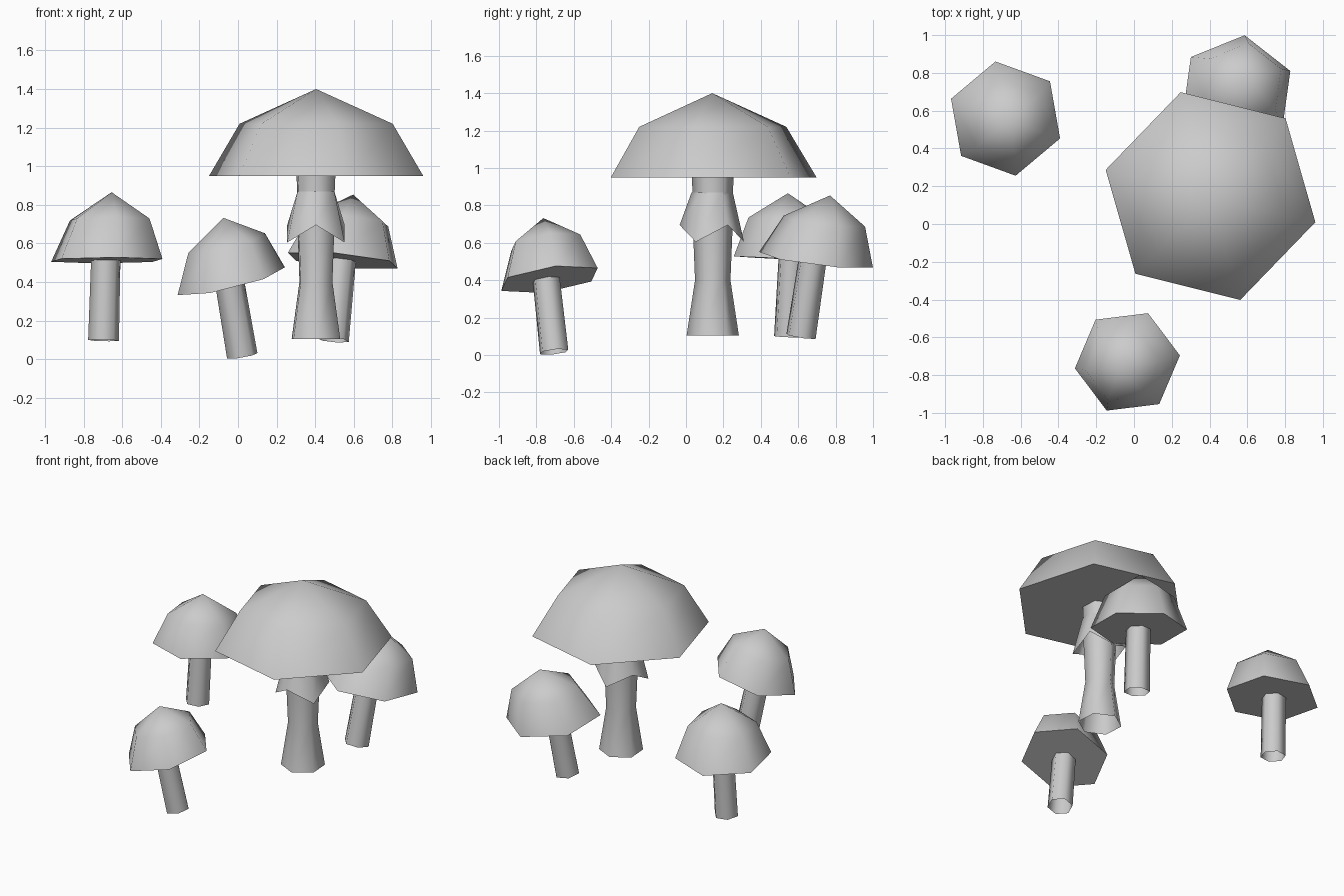
import bpy, bmesh, math
from mathutils import Vector, Matrix

cube = bpy.data.objects.get("Cube")
if cube:
    bpy.data.objects.remove(cube, do_unlink=True)

grey = bpy.data.materials.new("plain_grey")
grey.use_nodes = True
grey.diffuse_color = (0.6, 0.6, 0.6, 1)
grey.node_tree.nodes["Principled BSDF"].inputs["Base Color"].default_value = (0.6, 0.6, 0.6, 1)

SIDES = 6


def hexagon(bm, radius, turn, place):
    """Ring of six corners; place maps a flat corner offset to its position."""
    ring = []
    for i in range(SIDES):
        a = math.radians(turn) + math.tau * i / SIDES
        ring.append(bm.verts.new(place(radius * math.cos(a), radius * math.sin(a), i)))
    return ring


def bridge(bm, low, high):
    for i in range(SIDES):
        j = (i + 1) % SIDES
        bm.faces.new((low[i], low[j], high[j], high[i]))


def finish(bm, name):
    mesh = bpy.data.meshes.new(name)
    bm.to_mesh(mesh)
    bm.free()
    mesh.materials.append(grey)
    obj = bpy.data.objects.new(name, mesh)
    bpy.context.collection.objects.link(obj)
    return obj


def cap(name, centre, apex, radius, turn, slope=(0, 0)):
    """Two-tier domed cap with a flat underside and a crisp rim."""
    bm = bmesh.new()
    centre, apex = Vector(centre), Vector(apex)
    rings = []
    for blend, scale in ((0, 1), (0.6, 0.715)):
        mid = centre.lerp(apex, blend)
        rings.append(hexagon(bm, radius * scale, turn, lambda x, y, i: mid + Vector(
            (x, y, x * slope[0] + y * slope[1]))))
    rim, shoulder = rings
    bridge(bm, rim, shoulder)
    tip = bm.verts.new(apex)
    for i in range(SIDES):
        bm.faces.new((shoulder[i], shoulder[(i + 1) % SIDES], tip))
    for f in bm.faces:
        f.smooth = True
    under = bm.faces.new(rim[::-1])
    for e in under.edges:
        e.smooth = False
    return finish(bm, name)


def stem(name, base, top, profile, turn=0):
    """Open six-sided tube; profile holds (fraction along, radius)."""
    bm = bmesh.new()
    base, top = Vector(base), Vector(top)
    lean = Vector((0, 0, 1)).rotation_difference(top - base).to_matrix()
    rings = [hexagon(bm, r, turn, lambda x, y, i: base.lerp(top, t) + lean @ Vector((x, y, 0)))
             for t, r in profile]
    for low, high in zip(rings, rings[1:]):
        bridge(bm, low, high)
    for f in bm.faces:
        f.smooth = True
    return finish(bm, name)


# Large mushroom
cap("large_cap", (0.405, 0.148, 0.95), (0.405, 0.14, 1.40), 0.572, -14)
stem("large_stem", (0.404, 0.143, 0.105), (0.404, 0.143, 0.95),
     ((0, 0.14), (0.35, 0.095), (0.7, 0.107), (0.9, 0.108), (1, 0.112)), 34)

# Ragged skirt around the large stem
bm = bmesh.new()
hem = hexagon(bm, 0.172, 30, lambda x, y, i: Vector((0.404 + x, 0.138 + y, 0.605 if i % 2 else 0.695)))
collar = hexagon(bm, 0.11, 30, lambda x, y, i: Vector((0.404 + x, 0.14 + y, 0.87)))
bridge(bm, hem, collar)
for f in bm.faces:
    f.smooth = True
finish(bm, "large_skirt")

# Small mushrooms
straight = ((0, 0.081), (1, 0.077))
cap("left_cap", (-0.68, 0.558, 0.512), (-0.655, 0.545, 0.865), 0.307, -20, (0.007, -0.051))
stem("left_stem", (-0.697, 0.547, 0.097), (-0.685, 0.568, 0.53), straight, 10)

cap("front_cap", (-0.035, -0.73, 0.404), (-0.075, -0.763, 0.732), 0.28, 7, (0.243, 0.134))
stem("front_stem", (0.022, -0.705, 0.017), (-0.045, -0.748, 0.41), straight, 10)

cap("back_cap", (0.543, 0.695, 0.51), (0.597, 0.77, 0.853), 0.307, 22, (-0.095, -0.121))
stem("back_stem", (0.492, 0.615, 0.1), (0.535, 0.68, 0.53), ((0, 0.084), (1, 0.079)), 10)
